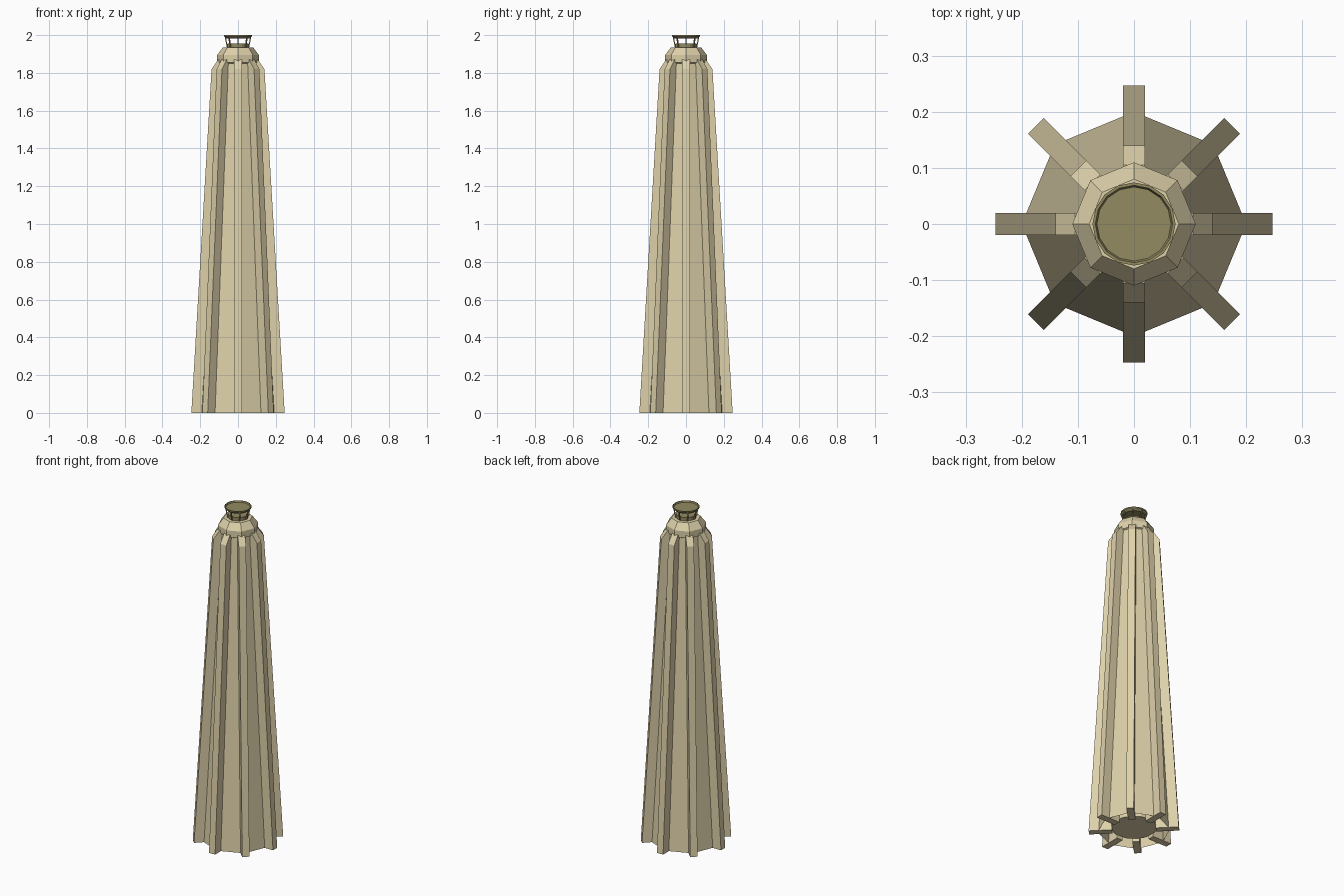
import bpy, bmesh, math
from mathutils import Matrix, Vector

if "Cube" in bpy.data.objects:
    bpy.data.objects.remove(bpy.data.objects["Cube"])


def material(name, rgb):
    m = bpy.data.materials.new(name)
    lin = [((c / 255 + 0.055) / 1.055) ** 2.4 for c in rgb]
    m.diffuse_color = (*lin, 1)
    m.use_nodes = True
    m.node_tree.nodes["Principled BSDF"].inputs["Base Color"].default_value = m.diffuse_color
    return m


stone = material("pale stone", (222, 209, 170))
olive = material("olive metal", (148, 139, 98))


def finish(name, bm, mat):
    bmesh.ops.recalc_face_normals(bm, faces=bm.faces)
    me = bpy.data.meshes.new(name)
    bm.to_mesh(me)
    bm.free()
    me.materials.append(mat)
    ob = bpy.data.objects.new(name, me)
    bpy.context.collection.objects.link(ob)
    return ob


def lathe(name, profile, sides, mat, cap_bottom=True, cap_top=True):
    """Stack rings of (radius, z) with a vertex on the +x axis."""
    bm = bmesh.new()
    rings = [[bm.verts.new((r * math.cos(math.tau * i / sides),
                            r * math.sin(math.tau * i / sides), z))
              for i in range(sides)] for r, z in profile]
    for a, b in zip(rings, rings[1:]):
        for i in range(sides):
            j = (i + 1) % sides
            bm.faces.new((a[i], a[j], b[j], b[i]))
    if cap_bottom:
        bm.faces.new(rings[0])
    if cap_top:
        bm.faces.new(rings[-1])
    return finish(name, bm, mat)


def radial_plates(name, outline, half, mat, count=8):
    """Extrude an (r, z) outline to a plate and repeat it around the axis."""
    bm = bmesh.new()
    for k in range(count):
        rot = Matrix.Rotation(math.tau * k / count, 3, 'Z')
        left = [bm.verts.new(rot @ Vector((r, -half, z))) for r, z in outline]
        right = [bm.verts.new(rot @ Vector((r, half, z))) for r, z in outline]
        bm.faces.new(left)
        bm.faces.new(right)
        for i in range(len(outline)):
            j = (i + 1) % len(outline)
            bm.faces.new((left[i], left[j], right[j], right[i]))
    return finish(name, bm, mat)


# Tapered octagonal shell, open underneath
lathe("tower_shell", [(0.20, 0), (0.10, 1.86)], 8, stone, False, False)

# Inner column seen from below
lathe("inner_column", [(0.125, 0.02), (0.06, 1.90)], 16, stone)

# Eight buttress fins with sloped tops
radial_plates("buttresses", [(0.12, 0), (0.247, 0), (0.14, 1.82),
                             (0.105, 1.87), (0.07, 1.87)], 0.02, stone)

# Octagonal collar with chamfered top
lathe("collar", [(0.10, 1.85), (0.11, 1.855), (0.11, 1.895), (0.08, 1.935)],
      8, stone)

# Lantern: base drum, slanted struts and shallow dish
lathe("lantern_base", [(0.055, 1.93), (0.055, 1.955)], 16, olive)
radial_plates("lantern_struts", [(0.052, 1.93), (0.058, 1.93),
                                 (0.070, 1.988), (0.064, 1.988)], 0.003, olive)
lathe("lantern_dish", [(0.062, 1.982), (0.074, 1.993), (0.074, 2.0),
                       (0.069, 2.0), (0.066, 1.992)], 16, olive)
